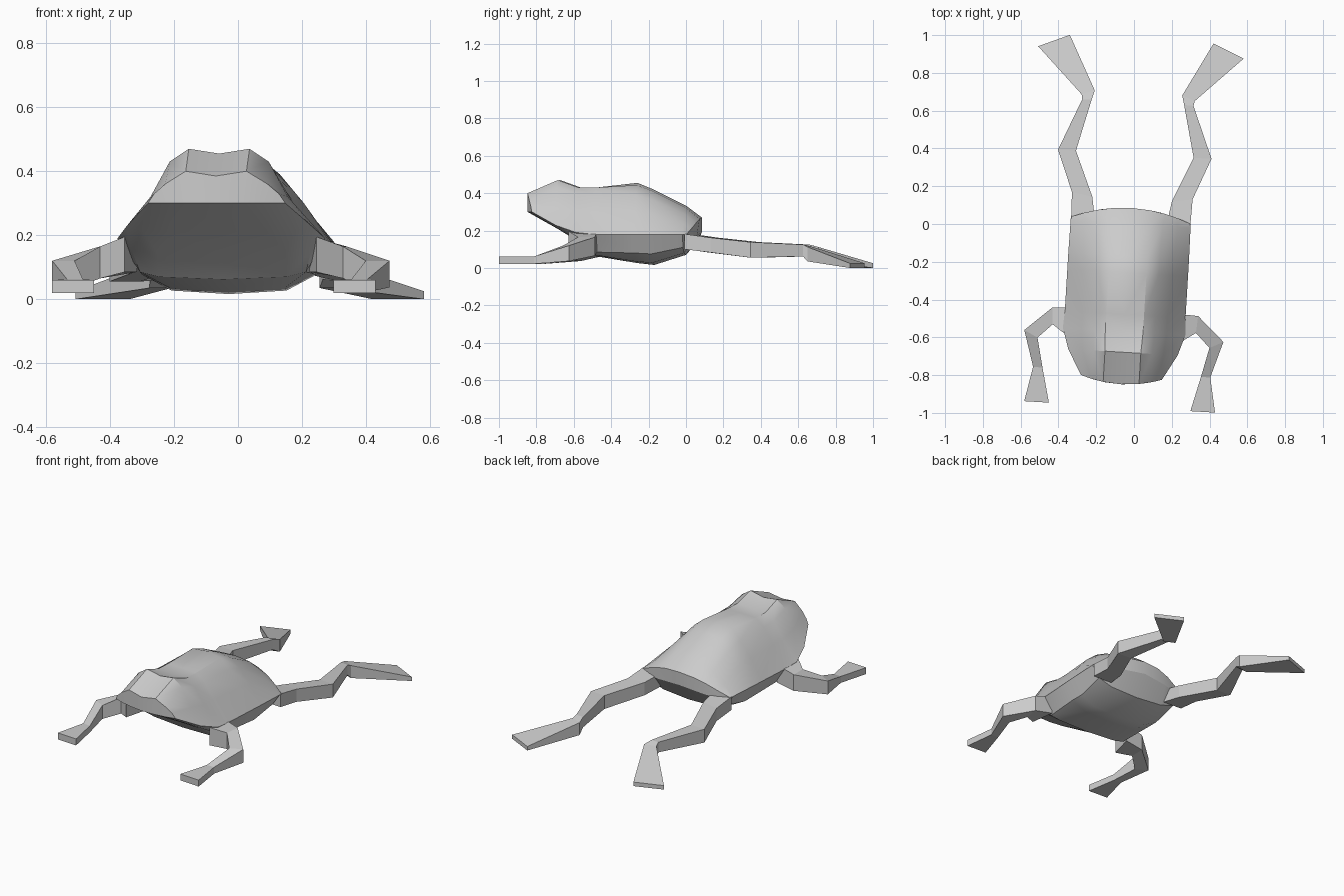
import bpy, bmesh, math

if "Cube" in bpy.data.objects:
    bpy.data.objects.remove(bpy.data.objects["Cube"])

TURN, SHIFT = -0.06, -0.018   # the whole animal sits slightly turned


def make(name, verts, faces, smooth=None):
    """Half mesh on +x, mirrored across the animal's midline."""
    me = bpy.data.meshes.new(name)
    me.from_pydata(verts, [], faces)
    bm = bmesh.new()
    bm.from_mesh(me)
    bmesh.ops.recalc_face_normals(bm, faces=bm.faces)
    # open half shells need an outward check
    c = sum((f.normal.dot(f.calc_center_median() - BODY_CENTRE) for f in bm.faces)) if smooth else 1
    if c < 0:
        bmesh.ops.reverse_faces(bm, faces=bm.faces)
    bm.to_mesh(me)
    bm.free()
    ob = bpy.data.objects.new(name, me)
    bpy.context.collection.objects.link(ob)
    ob.location.x = SHIFT
    ob.rotation_euler.z = TURN
    if smooth:
        bpy.ops.object.select_all(action='DESELECT')
        ob.select_set(True)
        bpy.context.view_layer.objects.active = ob
        bpy.ops.object.shade_smooth_by_angle(angle=math.radians(smooth))
    mod = ob.modifiers.new("mirror", 'MIRROR')
    mod.use_clip = True
    mod.merge_threshold = 0.0005
    return ob


from mathutils import Vector
BODY_CENTRE = Vector((0, -0.35, 0.24))

# Body: half sections from top centre round to bottom centre, (y, bulge, (x, z)...)
sections = [
    (-.85, .8, (0, .385), (.095, .40), (.16, .36), (.195, .33), (.215, .30), (.15, .30), (.08, .30), (0, .30)),
    (-.68, 0, (0, .455), (.095, .47), (.155, .43), (.215, .32), (.29, .228), (.24, .215), (.15, .21), (0, .21)),
    (-.57, 0, (0, .425), (.10, .43), (.16, .395), (.225, .30), (.325, .19), (.28, .15), (.2, .145), (0, .145)),
    (-.48, 0, (0, .43), (.10, .43), (.16, .39), (.225, .30), (.32, .18), (.26, .085), (.2, .07), (0, .062)),
    (-.26, 0, (0, .455), (.10, .443), (.165, .39), (.24, .30), (.32, .18), (.27, .08), (.18, .035), (0, .026)),
    (-.17, 0, (0, .418), (.10, .41), (.165, .365), (.24, .285), (.32, .18), (.27, .075), (.18, .027), (0, .016)),
    (0, 0, (0, .333), (.10, .325), (.17, .29), (.25, .235), (.318, .18), (.27, .11), (.18, .08), (0, .07)),
    (.085, -.65, (0, .27), (.10, .262), (.18, .24), (.25, .21), (.318, .178), (.25, .165), (.16, .175), (0, .19)),
]
verts = [(x, y + k * x * x, z) for y, k, *pts in sections for x, z in pts]
faces = [(r * 8 + i, r * 8 + i + 1, r * 8 + i + 9, r * 8 + i + 8)
         for r in range(len(sections) - 1) for i in range(7)]
for b in (0, (len(sections) - 1) * 8):          # snout and rump caps
    faces += [(b + i, b + i + 1, b + 6 - i, b + 7 - i) for i in range(3)]
make("body", verts, faces, 32)


def limb(name, stations):
    """Box-section limb: outer (x, y), inner (x, y), top z, bottom z."""
    vs, fs = [], []
    for (ox, oy), (ix, iy), t, b in stations:
        vs += [(ox, oy, t), (ix, iy, t), (ix, iy, b), (ox, oy, b)]
    n = len(stations)
    for s in range(n - 1):
        for i in range(4):
            j = (i + 1) % 4
            fs.append((s * 4 + i, s * 4 + j, s * 4 + 4 + j, s * 4 + 4 + i))
    fs += [(0, 1, 2, 3), tuple(range(4 * n - 4, 4 * n))]
    make(name, vs, fs)


# Hind legs with splayed feet
limb("hind_legs", [
    ((.316, .01), (.19, .01), .182, .10),
    ((.32, .15), (.211, .132), .162, .083),
    ((.407, .37), (.312, .37), .138, .055),
    ((.295, .644), (.245, .646), .125, .062),
    ((.30, .67), (.232, .695), .112, .035),
    ((.545, .91), (.381, .98), .025, 0),
])

# Front legs with flat feet
limb("front_legs", [
    ((.27, -.46), (.30, -.61), .195, .085),
    ((.386, -.465), (.38, -.555), .165, .065),
    ((.528, -.594), (.456, -.63), .12, .037),
    ((.47, -.785), (.42, -.787), .062, .022),
    ((.506, -.97), (.375, -.97), .06, .02),
])
